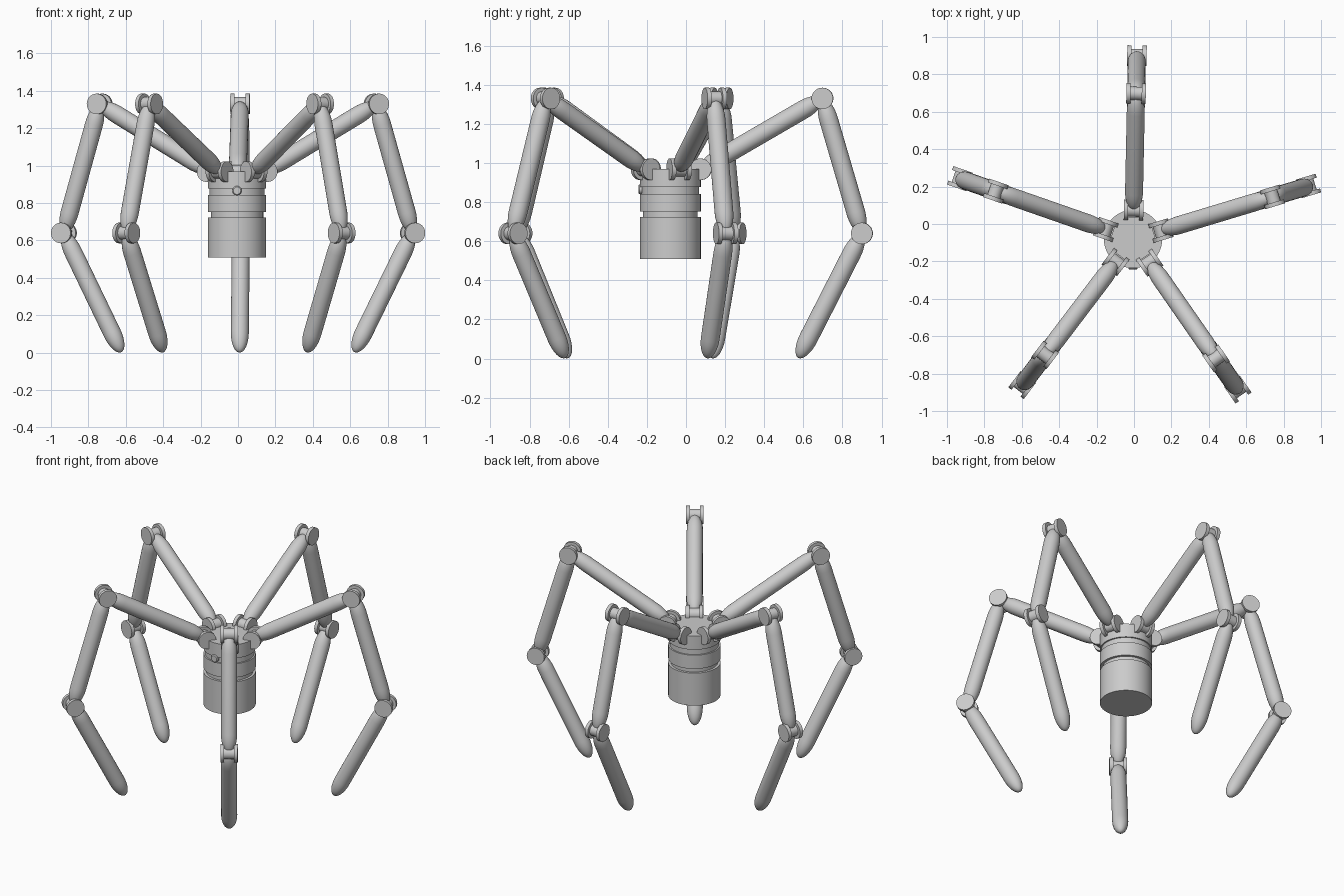
import bpy, bmesh
from math import radians, pi, sin, cos
from mathutils import Vector, Matrix

if "Cube" in bpy.data.objects:
    bpy.data.objects.remove(bpy.data.objects["Cube"])

CENTRE = Vector((-0.005, -0.08, 0))
TUBE_R, CAP = 0.048, 0.115
ANGLES = [16.8 + 72 * i for i in range(5)]


def finish(bm, name):
    bmesh.ops.remove_doubles(bm, verts=bm.verts, dist=1e-6)
    bmesh.ops.recalc_face_normals(bm, faces=bm.faces)
    me = bpy.data.meshes.new(name)
    bm.to_mesh(me)
    bm.free()
    me.shade_smooth()
    me.set_sharp_from_angle(angle=radians(30))
    return me


def place(name, me, matrix):
    ob = bpy.data.objects.new(name, me)
    ob.matrix_world = matrix
    bpy.context.collection.objects.link(ob)
    return ob


def lathe(bm, profile, matrix=Matrix(), steps=32):
    """Revolve (radius, height) points round local z."""
    vs = [bm.verts.new((r, 0, h)) for r, h in profile]
    es = [bm.edges.new(p) for p in zip(vs, vs[1:])]
    out = bmesh.ops.spin(bm, geom=vs + es, cent=(0, 0, 0), axis=(0, 0, 1),
                         angle=2 * pi, steps=steps, use_merge=True)
    new = set(vs)
    for e in list(bm.verts):
        if e.tag is False:
            new.add(e)
    bmesh.ops.transform(bm, matrix=matrix, verts=list(new))
    for v in bm.verts:
        v.tag = True


def limb(name, a, b):
    """Tube with bullet shaped ends from a to b."""
    a, b = Vector(a), Vector(b)
    length = (b - a).length
    arc = [(TUBE_R * sin(t * pi / 16), CAP * (1 - cos(t * pi / 16))) for t in range(9)]
    profile = arc + [(r, length - h) for r, h in reversed(arc)]
    bm = bmesh.new()
    turn = (b - a).to_track_quat('Z', 'Y').to_matrix().to_4x4()
    lathe(bm, profile, Matrix.Translation(a) @ turn)
    return finish(bm, name)


def joint(name, p):
    """Two discs with a thinner pin between, along local y."""
    R, s, w, k = 0.055, 0.036, 0.052, 0.03
    profile = [(0, -w), (R, -w), (R, -k), (s, -k), (s, k), (R, k), (R, w), (0, w)]
    bm = bmesh.new()
    lathe(bm, profile, Matrix.Translation(p) @ Matrix.Rotation(pi / 2, 4, 'X'))
    return finish(bm, name)


# Body: grooved drum
bm = bmesh.new()
R = 0.156
lathe(bm, [(0, 0.51), (R, 0.51), (R, 0.724), (0.14, 0.724), (0.14, 0.752),
           (R, 0.752), (R, 0.842), (0.147, 0.842), (0.147, 0.878),
           (R, 0.878), (R, 0.968), (0, 0.968)], steps=64)
body = place("body", finish(bm, "body"), Matrix.Translation(CENTRE))

# Slots in the top rim where the legs hinge
bm = bmesh.new()
for a in ANGLES:
    bmesh.ops.create_cube(bm, size=1, matrix=Matrix.Rotation(radians(a), 4, 'Z')
                          @ Matrix.Translation((0.165, 0, 0.98))
                          @ Matrix.Diagonal((0.1, 0.1, 0.1, 1)))
cutter = place("slot_cutter", finish(bm, "slot_cutter"), Matrix.Translation(CENTRE))
cutter.hide_render = True
mod = body.modifiers.new("slots", 'BOOLEAN')
mod.operation, mod.object, mod.solver = 'DIFFERENCE', cutter, 'EXACT'
deps = bpy.context.evaluated_depsgraph_get()
cut = bpy.data.meshes.new_from_object(body.evaluated_get(deps))
body.modifiers.clear()
body.data = cut
cut.shade_smooth()
cut.set_sharp_from_angle(angle=radians(30))
bpy.data.objects.remove(cutter)

# Front button
bm = bmesh.new()
lathe(bm, [(0, 0.12), (0.025, 0.12), (0.025, 0.158), (0.02, 0.163), (0, 0.163)],
      Matrix.Translation((0, 0, 0.866)) @ Matrix.Rotation(pi / 2, 4, 'X'), 24)
place("button", finish(bm, "button"), Matrix.Translation(CENTRE))

# Legs: hip, knee, ankle, foot tip in the local xz plane
hip, knee, ankle, tip = (0.155, 0, 0.968), (0.778, 0, 1.33), (0.98, 0, 0.64), (0.655, 0, 0.003)
parts = {
    "upper_leg": limb("upper_leg", hip, knee),
    "middle_leg": limb("middle_leg", knee, ankle),
    "lower_leg": limb("lower_leg", ankle, tip),
    "hip_joint": joint("hip_joint", hip),
    "knee_joint": joint("knee_joint", knee),
    "ankle_joint": joint("ankle_joint", ankle),
}
for i, a in enumerate(ANGLES, 1):
    m = Matrix.Translation(CENTRE) @ Matrix.Rotation(radians(a), 4, 'Z')
    for name, me in parts.items():
        place(f"{name}_{i}", me, m)
